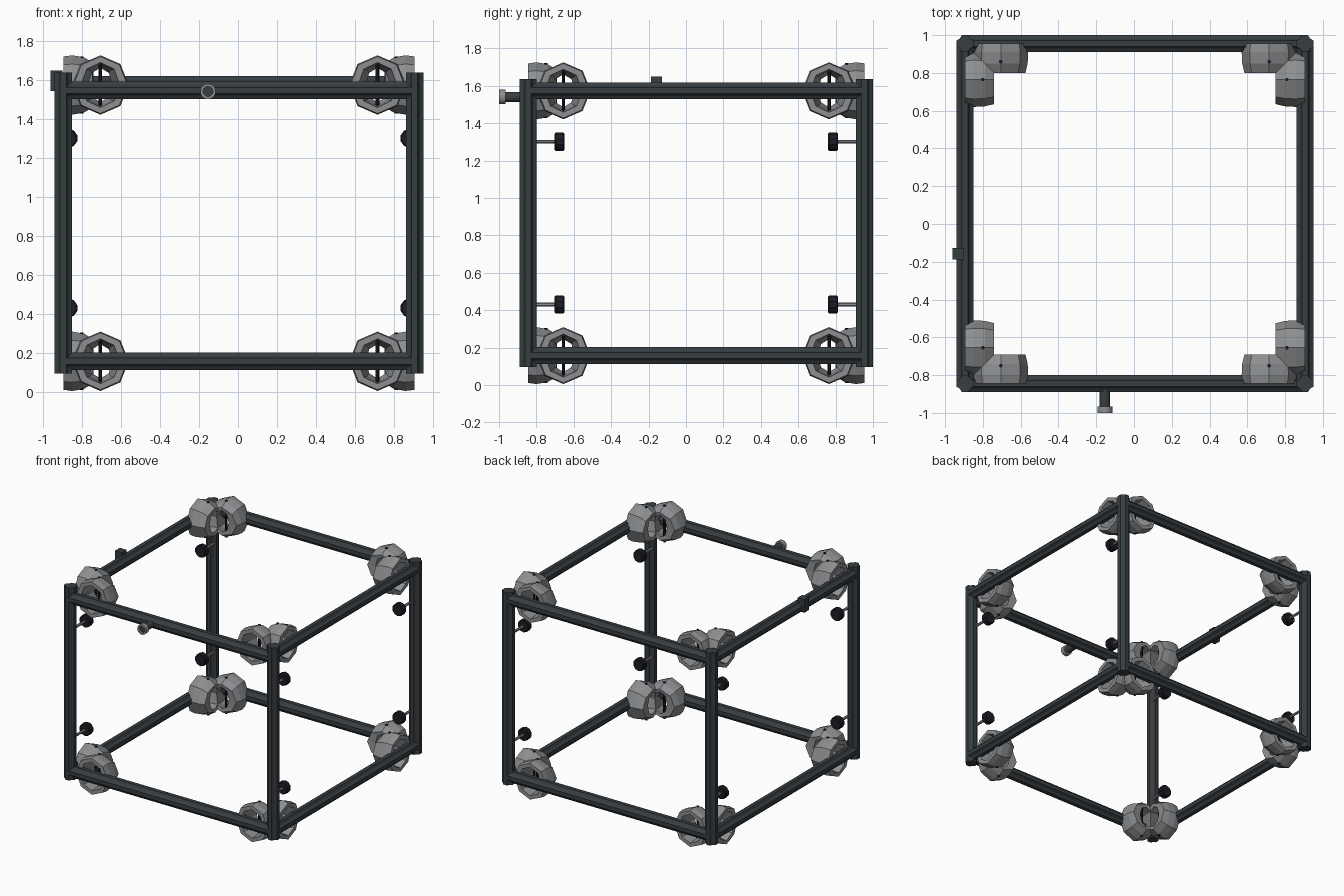
import bpy, bmesh, math
from mathutils import Vector, Matrix

cube = bpy.data.objects.get("Cube")
if cube:
    bpy.data.objects.remove(cube, do_unlink=True)


def material(name, rgb):
    m = bpy.data.materials.new(name)
    m.use_nodes = True
    m.diffuse_color = (*rgb, 1)
    m.node_tree.nodes["Principled BSDF"].inputs["Base Color"].default_value = (*rgb, 1)
    return m


SLATE = material("dark slate", (0.038, 0.047, 0.053))
GREY = material("mid grey", (0.27, 0.275, 0.285))
BLACK = material("near black", (0.012, 0.012, 0.017))

# Frame layout: centre lines of the bars
CX, CY, HALF = 0.005, 0.055, 0.9
LOW, HIGH, FRONT_HIGH = 0.157, 1.573, 1.545
SIDES = ((-1, "right"), (1, "left"))
ENDS = ((-1, "front"), (1, "back"))
LEVELS = ((LOW, "lower"), (HIGH, "upper"))


def finish(bm, name, mat):
    bmesh.ops.recalc_face_normals(bm, faces=bm.faces)
    mesh = bpy.data.meshes.new(name)
    bm.to_mesh(mesh)
    bm.free()
    mesh.materials.append(mat)
    obj = bpy.data.objects.new(name, mesh)
    bpy.context.collection.objects.link(obj)
    return obj


def prism(name, outline, start, end, mat):
    """Extrude a 2D outline from start to end along an axis."""
    start, end = Vector(start), Vector(end)
    axis = (end - start).normalized()
    side = Vector((0, 1, 0)) if abs(axis.x) > 0.5 else Vector((1, 0, 0))
    up = axis.cross(side)
    bm = bmesh.new()
    verts = [bm.verts.new(start + side * a + up * b) for a, b in outline]
    face = bm.faces.new(verts)
    new = bmesh.ops.extrude_face_region(bm, geom=[face])["geom"]
    moved = [v for v in new if isinstance(v, bmesh.types.BMVert)]
    bmesh.ops.translate(bm, verts=moved, vec=end - start)
    return finish(bm, name, mat)


def circle(radius, sides):
    steps = [2 * math.pi * (i + 0.5) / sides for i in range(sides)]
    return [(radius * math.cos(t), radius * math.sin(t)) for t in steps]


def bar_section():
    """Ribbed bar profile: four ribs with shallow grooves between."""
    quarter = [(0.045, -0.016), (0.045, 0.016), (0.027, 0.027)]
    points = []
    for k in range(4):
        turn = Matrix.Rotation(k * math.pi / 2, 2)
        points += [tuple(turn @ Vector(p)) for p in quarter]
    return points


BAR = bar_section()

# Posts
for sx, side in SIDES:
    for sy, end in ENDS:
        x, y = CX + sx * HALF, CY + sy * HALF
        prism(f"{end}_{side}_post", BAR, (x, y, 0.095), (x, y, 1.637), SLATE)

# Horizontal rails
for z, level in LEVELS:
    for sy, end in ENDS:
        y = CY + sy * HALF
        h = FRONT_HIGH if (sy < 0 and z == HIGH) else z
        prism(f"{level}_{end}_rail", BAR, (CX - HALF, y, h), (CX + HALF, y, h), SLATE)
    for sx, side in SIDES:
        x = CX + sx * HALF
        prism(f"{level}_{side}_rail", BAR, (x, CY - HALF, z), (x, CY + HALF, z), SLATE)

# Corner shells: (depth, half width, half height), outside then back through the hole
SHELL = [(0.0, 0.138, 0.146), (0.045, 0.145, 0.152), (0.105, 0.142, 0.142),
         (0.155, 0.130, 0.112), (0.150, 0.060, 0.088), (0.090, 0.075, 0.108),
         (0.0, 0.100, 0.115)]
OFFSET = 0.19
PIN_DEPTH = 0.095


def add_half_shell(bm):
    """One octagonal hollow shell, cut on the corner diagonal."""
    part = bmesh.new()
    rings = []
    for d, w, h in SHELL:
        angles = [k * math.pi / 4 for k in range(8)]
        rings.append([part.verts.new((OFFSET + w * math.cos(t), d, h * math.sin(t)))
                      for t in angles])
    for i, ring in enumerate(rings):
        nxt = rings[(i + 1) % len(rings)]
        for k in range(8):
            j = (k + 1) % 8
            part.faces.new((ring[k], ring[j], nxt[j], nxt[k]))
    bmesh.ops.bisect_plane(part, geom=part.verts[:] + part.edges[:] + part.faces[:],
                           dist=1e-5, plane_co=(0, 0, 0), plane_no=(1, -1, 0),
                           clear_inner=True)
    temp = bpy.data.meshes.new("shell_part")
    part.to_mesh(temp)
    part.free()
    bm.from_mesh(temp)
    bpy.data.meshes.remove(temp)


for z, level in LEVELS:
    for sx, side in SIDES:
        for sy, end in ENDS:
            def place(u, d):
                return CX + sx * (HALF - u), CY + sy * (HALF - d)

            bm = bmesh.new()
            add_half_shell(bm)
            for v in bm.verts:
                v.co.x, v.co.y = v.co.y, v.co.x
            add_half_shell(bm)
            bmesh.ops.remove_doubles(bm, verts=bm.verts, dist=1e-4)
            for v in bm.verts:
                v.co.x, v.co.y = place(v.co.x, v.co.y)
                v.co.z += z
            finish(bm, f"{level}_{end}_{side}_corner_shell", GREY)

            # Upright pins through the shells
            for u, d, run in ((OFFSET, PIN_DEPTH, "cross"), (PIN_DEPTH, OFFSET, "side")):
                x, y = place(u, d)
                prism(f"{level}_{end}_{side}_{run}_pin", circle(0.01, 8),
                      (x, y, z - 0.147), (x, y, z + 0.147), BLACK)

# Knobs on short rods, on the inner faces of the posts
for sx, side in SIDES:
    for sy, end in ENDS:
        for z, level in ((0.43, "lower"), (1.30, "upper")):
            x = CX + sx * (HALF - 0.025)
            y = CY + sy * HALF

            def inward(distance):
                return (x, y - sy * distance, z)

            prism(f"{level}_{end}_{side}_knob_rod", circle(0.011, 8),
                  inward(0.02), inward(0.15), GREY)
            knob = prism(f"{level}_{end}_{side}_knob", circle(0.049, 10),
                         inward(0.143), inward(0.195), BLACK)
            bevel = knob.modifiers.new("rounded rim", "BEVEL")
            bevel.width = 0.006
            bevel.limit_method = "ANGLE"
            bevel.angle_limit = math.radians(60)

# Front fitting: dark stem with a grey collar
FX, FZ = -0.154, 1.54
prism("fitting_stem", circle(0.028, 16), (FX, -0.87, FZ), (FX, -0.985, FZ), SLATE)
bm = bmesh.new()
loops = []
for y, r in ((-0.965, 0.04), (-1.0, 0.04), (-1.0, 0.026), (-0.965, 0.026)):
    loops.append([bm.verts.new((FX + a, y, FZ + b)) for a, b in circle(r, 16)])
for i, ring in enumerate(loops):
    nxt = loops[(i + 1) % 4]
    for k in range(16):
        j = (k + 1) % 16
        bm.faces.new((ring[k], ring[j], nxt[j], nxt[k]))
finish(bm, "fitting_collar", GREY)

# Small block on the rail at the -x side
square = [(-0.03, -0.03), (0.03, -0.03), (0.03, 0.03), (-0.03, 0.03)]
prism("rail_block", square, (-0.93, -0.157, 1.543), (-0.93, -0.157, 1.648), SLATE)
